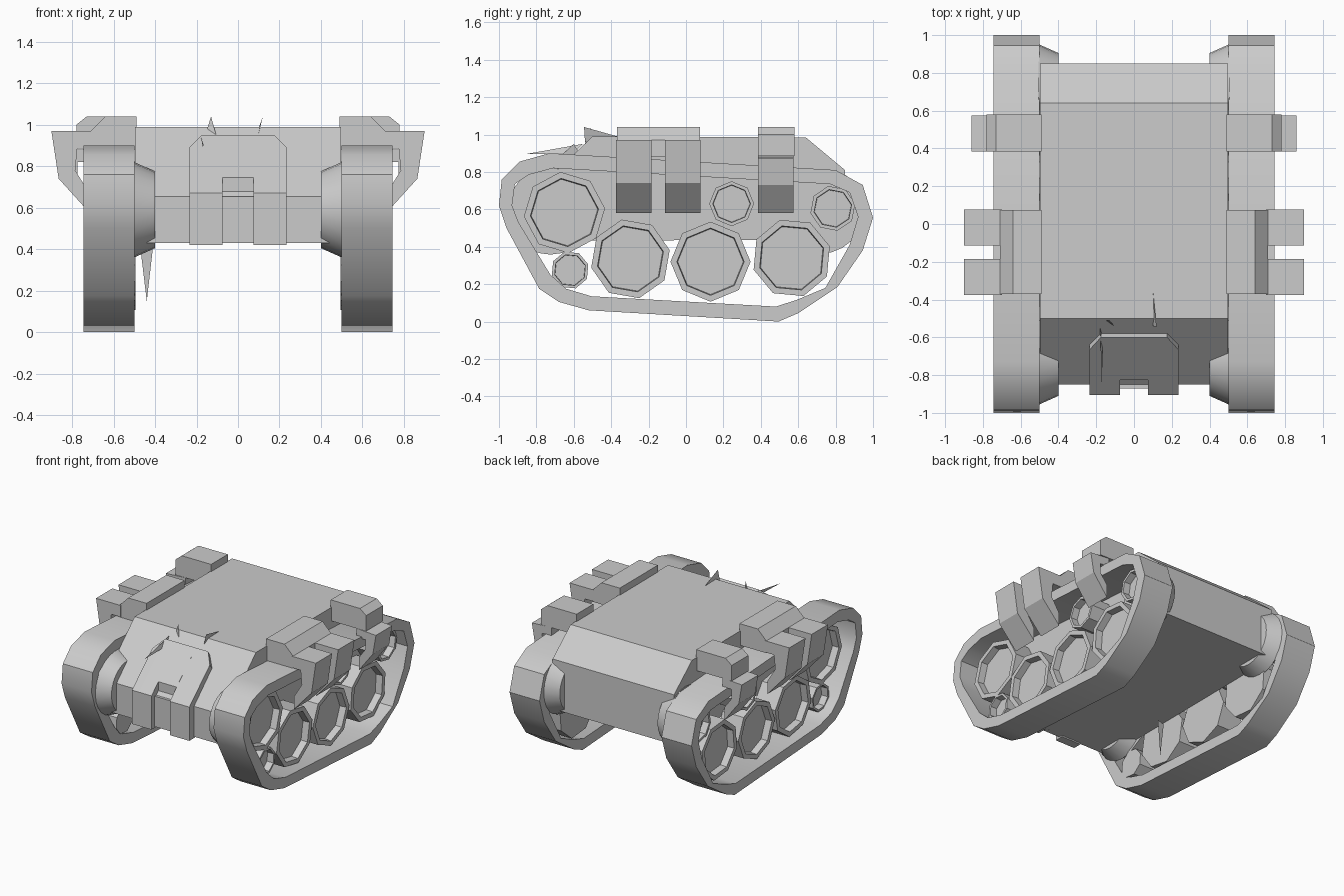
import bpy, bmesh, math

if "Cube" in bpy.data.objects:
    bpy.data.objects.remove(bpy.data.objects["Cube"])


def finish(name, bm, mirror=False, smooth=False):
    bmesh.ops.recalc_face_normals(bm, faces=bm.faces)
    me = bpy.data.meshes.new(name)
    bm.to_mesh(me)
    bm.free()
    ob = bpy.data.objects.new(name, me)
    bpy.context.collection.objects.link(ob)
    if mirror:
        ob.modifiers.new("mirror", 'MIRROR').use_axis = (True, False, False)
    if smooth:
        bpy.ops.object.select_all(action='DESELECT')
        ob.select_set(True)
        bpy.context.view_layer.objects.active = ob
        bpy.ops.object.shade_smooth_by_angle(angle=math.radians(32))
    return ob


def loft(name, sections, closed=False, **kw):
    """Skin equal-length rings of 3D points; cap the ends or close the loop."""
    bm = bmesh.new()
    rings = [[bm.verts.new(p) for p in s] for s in sections]
    pairs = list(zip(rings, rings[1:]))
    if closed:
        pairs.append((rings[-1], rings[0]))
    else:
        bm.faces.new(rings[0])
        bm.faces.new(rings[-1])
    n = len(rings[0])
    for a, b in pairs:
        for i in range(n):
            j = (i + 1) % n
            bm.faces.new((a[i], a[j], b[j], b[i]))
    return finish(name, bm, **kw)


def yz(x, prof):
    return [(x, y, z) for y, z in prof]


def xz(y, prof):
    return [(x, y, z) for x, z in prof]


def disc(cy, cz, x, r, n, rot):
    return [(x, cy + r * math.cos(rot + i * math.tau / n),
             cz + r * math.sin(rot + i * math.tau / n)) for i in range(n)]


def lathe(name, cy, cz, steps, n, rot=0, **kw):
    loft(name, [disc(cy, cz, x, r, n, rot) for x, r in steps], mirror=True, **kw)


# Hull
hull = [(-.5, .99), (.64, .985), (.85, .81), (.85, .44), (-.85, .43), (-.85, .655)]
loft("hull", [yz(-.497, hull), yz(.497, hull)])

# Tracks: closed belt with an outer and inner outline
outer = [(-1, .62), (-.985, .76), (-.89, .855), (-.73, .90), (.80, .81), (.945, .73),
         (1, .555), (.945, .38), (.81, .185), (.6, .045), (.495, 0), (-.52, .06),
         (-.68, .105), (-.785, .175), (-.96, .50)]
inner = [(-.93, .62), (-.915, .735), (-.84, .785), (-.71, .82), (.77, .735), (.875, .69),
         (.92, .56), (.875, .41), (.745, .18), (.59, .115), (.48, .08), (-.505, .135),
         (-.64, .175), (-.725, .25), (-.895, .53)]
X0, X1 = .5, .745
loft("track", [yz(X0, outer), yz(X1, outer), yz(X1, inner), yz(X0, inner)],
     closed=True, mirror=True, smooth=True)

# Wheels: low-poly drums with a recessed face (y, z, radius, rotation)
wheels = [(-.65, .583, .218, .1), (-.297, .335, .215, .22), (.131, .32, .214, 0),
          (.565, .34, .213, .3), (-.62, .275, .102, .3), (.244, .63, .12, 0),
          (.785, .605, .122, .2)]
for k, (y, z, r, rot) in enumerate(wheels):
    lathe(f"wheel_{k + 1}", y, z,
          [(.495, r), (.67, r), (.67, r * .84), (.62, r * .82)], 8, rot)

# Tapered drive housings at both ends
lathe("front_drive_housing", -.725, .59, [(.4, .185), (.505, .232)], 24, smooth=True)
lathe("rear_drive_housing", .72, .595, [(.4, .185), (.505, .232)], 24, smooth=True)

# Side stowage boxes on the track guards
box_f = [(.49, .88), (.49, 1.04), (.64, 1.04), (.71, .97), (.71, .88)]
box_r = [(.49, .885), (.49, 1.04), (.73, 1.04), (.78, 1.0), (.78, .885)]
loft("front_side_box", [xz(-.37, box_f), xz(.075, box_f)], mirror=True)
loft("rear_side_box", [xz(.385, box_r), xz(.58, box_r)], mirror=True)

# Angled hanging brackets
br_f = [(.70, .97), (.90, .97), (.865, .74), (.72, .58), (.72, .675),
        (.785, .78), (.775, .885), (.70, .885)]
br_r = [(.70, .885), (.86, .875), (.835, .73), (.72, .58), (.72, .675),
        (.775, .75), (.775, .82), (.70, .82)]
for name, y, prof in (("bracket_a", -.375, br_f), ("bracket_b", -.113, br_f),
                      ("bracket_c", .385, br_r)):
    loft(name, [xz(y, prof), xz(y + .19, prof)], mirror=True)

# Front plate with chamfered top corners and a centre notch
low = [(-.905, .67), (-.905, .42), (-.84, .42), (-.84, .64)]
full = [(-.57, .90), (-.60, .95)] + low
clip = [(-.635, .85), (-.665, .89)] + low
mid = [(-.57, .90), (-.60, .95), (-.825, .745), (-.825, .66)]
loft("front_plate_side", [yz(.235, clip), yz(.175, full), yz(.075, full)], mirror=True)
loft("front_plate_middle", [yz(-.075, mid), yz(.075, mid)])
low_mid = [(-.87, .655), (-.87, .43), (-.84, .43), (-.84, .655)]
loft("front_plate_lower_middle", [yz(-.075, low_mid), yz(.075, low_mid)])

# Thin shards on the nose and under the hull
shards = [((-.15, -.51, .975), (-.105, -.54, .95), (-.13, -.51, 1.04)),
          ((.10, -.35, .985), (.10, -.54, .96), (.12, -.545, 1.04)),
          ((-.18, -.55, .95), (-.165, -.60, .90), (-.17, -.86, .895)),
          ((-.47, -.25, .40), (-.41, -.24, .41), (-.44, -.25, .15))]
for k, tri in enumerate(shards):
    bm = bmesh.new()
    vs = [bm.verts.new(p) for p in tri]
    bm.faces.new(vs)
    finish(f"shard_{k + 1}", bm)
